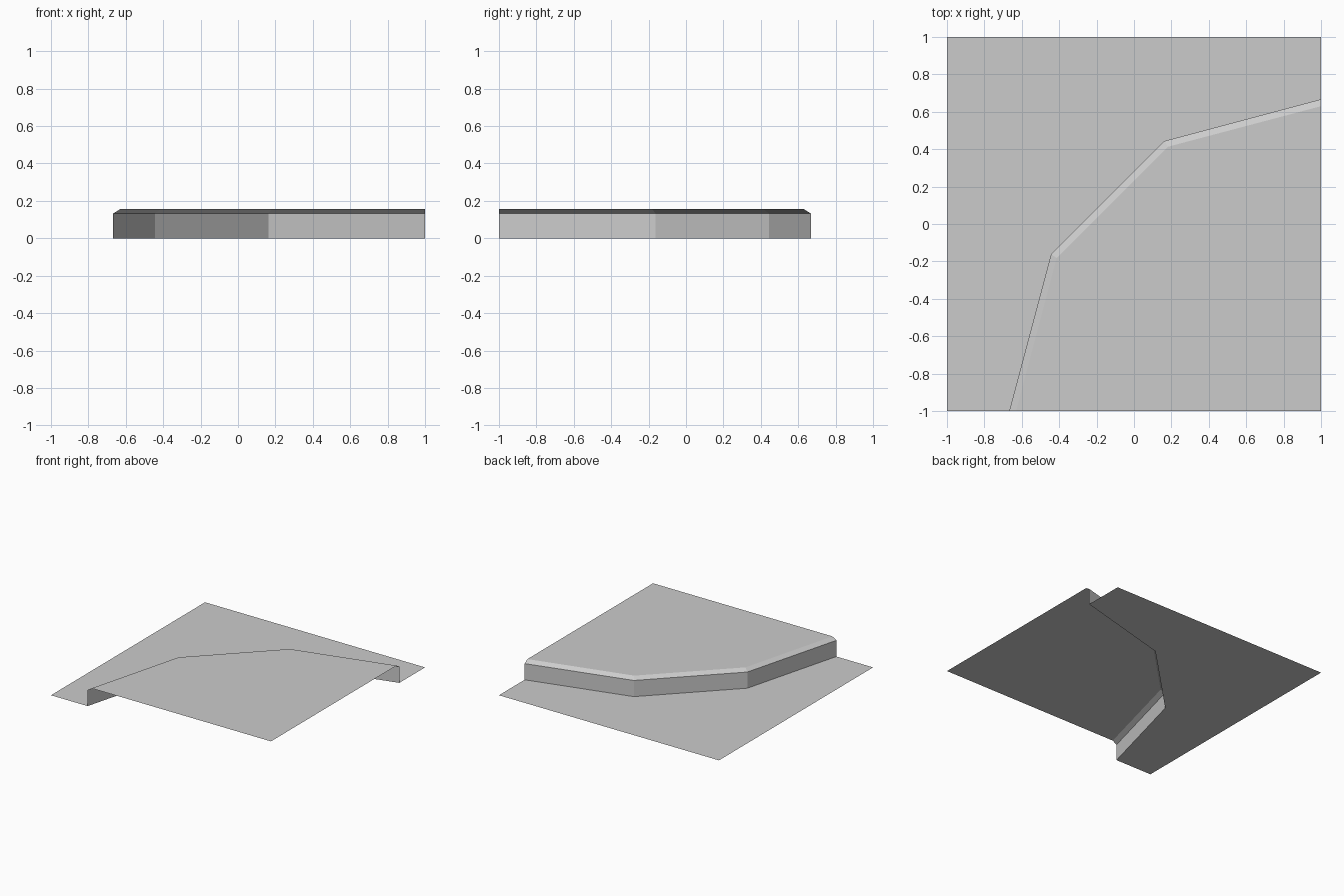
import bpy
import bmesh

cube = bpy.data.objects.get("Cube")
if cube:
    bpy.data.objects.remove(cube, do_unlink=True)

LIP, TOP = 0.133, 0.156

# One plain grey for the whole tile
grey = bpy.data.materials.new("plain grey")
grey.use_nodes = True
colour = (0.6, 0.6, 0.6, 1)
grey.diffuse_color = colour
grey.node_tree.nodes["Principled BSDF"].inputs["Base Color"].default_value = colour


def mirrored(points):
    """Complete a line across the tile's diagonal x = -y."""
    return points + [(-y, -x) for x, y in reversed(points)]


def at_height(points, z):
    return [(x, y, z) for x, y in points]


def make_part(name, polygons):
    mesh = bpy.data.meshes.new(name)
    bm = bmesh.new()
    for polygon in polygons:
        bm.faces.new([bm.verts.new(p) for p in polygon])
    bmesh.ops.remove_doubles(bm, verts=bm.verts, dist=0.0001)
    bm.to_mesh(mesh)
    bm.free()
    mesh.materials.append(grey)
    obj = bpy.data.objects.new(name, mesh)
    bpy.context.collection.objects.link(obj)


def strip(lower, upper):
    """Flat quads between two lines, facing the low ground."""
    return [(lower[i + 1], lower[i], upper[i], upper[i + 1])
            for i in range(len(lower) - 1)]


# Cliff line and the inset rim of the plateau
cliff = mirrored([(-0.667, -1), (-0.444, -0.163)])
rim = mirrored([(-0.63, -1), (-0.413, -0.181)])

foot = at_height(cliff, 0)
lip = at_height(cliff, LIP)
edge = at_height(rim, TOP)

# Low ground outside the cliff
make_part("low_ground", [foot + [(1, 1, 0), (-1, 1, 0), (-1, -1, 0)]])
# Vertical cliff wall and its sloping bevel
make_part("cliff_wall", strip(foot, lip))
make_part("cliff_bevel", strip(lip, edge))
# Raised plateau inside the rim
make_part("plateau_top", [[(1, -1, TOP)] + edge[::-1]])
